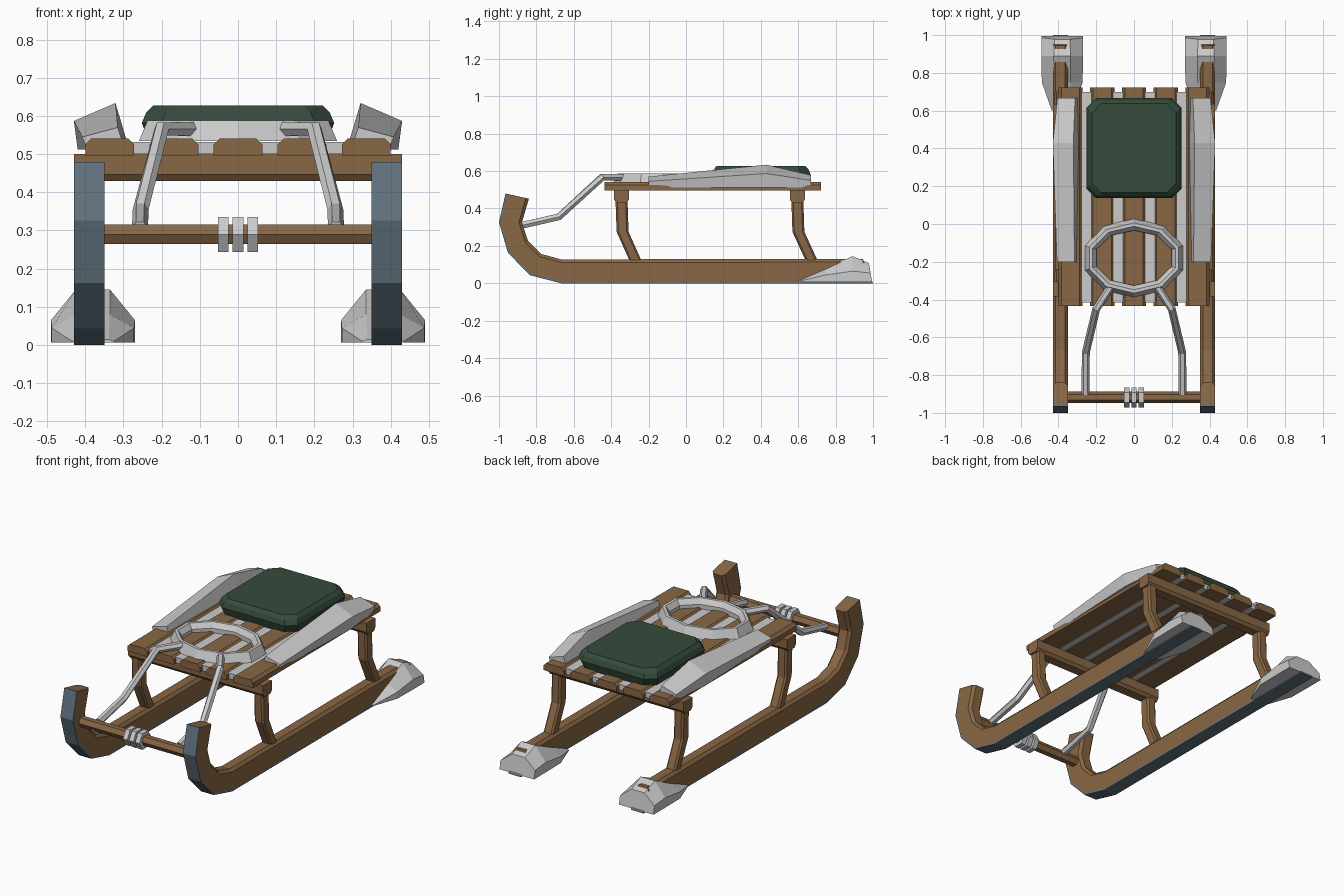
import bpy, bmesh
from math import cos, sin, pi, radians
from mathutils import Vector

if "Cube" in bpy.data.objects:
    bpy.data.objects.remove(bpy.data.objects["Cube"])


def material(name, rgb):
    m = bpy.data.materials.new(name)
    m.diffuse_color = (*rgb, 1)
    m.use_nodes = True
    m.node_tree.nodes["Principled BSDF"].inputs["Base Color"].default_value = m.diffuse_color
    return m


WOOD = material("wood", (0.25, 0.135, 0.058))
STEEL = material("dark_steel", (0.12, 0.17, 0.21))
GREEN = material("green_cloth", (0.035, 0.07, 0.045))


def loft(name, sections, mat=None, mirror=False, closed=False):
    """Skin a row of equal-length point loops; optional mirror across x."""
    bm = bmesh.new()
    rows = [[bm.verts.new(p) for p in s] for s in sections]
    n = len(rows[0])
    for a, b in zip(rows, rows[1:] + (rows[:1] if closed else [])):
        for i in range(n):
            j = (i + 1) % n
            bm.faces.new((a[i], a[j], b[j], b[i]))
    if not closed:
        bm.faces.new(rows[0])
        bm.faces.new(rows[-1])
    bmesh.ops.recalc_face_normals(bm, faces=bm.faces)
    me = bpy.data.meshes.new(name)
    bm.to_mesh(me)
    bm.free()
    ob = bpy.data.objects.new(name, me)
    bpy.context.collection.objects.link(ob)
    if mat:
        me.materials.append(mat)
    if mirror:
        ob.modifiers.new("mirror", 'MIRROR')
    return ob


def hex_bar(name, x0, x1, y, z, r, mat=None):
    """Hexagonal bar lying along x."""
    ring = [(y + r * cos(k * pi / 3), z + r * sin(k * pi / 3)) for k in range(6)]
    return loft(name, [[(x, *p) for p in ring] for x in (x0, x1)], mat)


# Curved wooden runners with steel soles: (outer y, z), (inner y, z)
rail = [((1.0, 0), (0.945, 0.13)), ((-0.668, 0), (-0.668, 0.128)),
        ((-0.834, 0.043), (-0.775, 0.157)), ((-0.952, 0.163), (-0.845, 0.227)),
        ((-1.0, 0.326), (-0.877, 0.326)), ((-0.965, 0.48), (-0.84, 0.452))]


def rail_part(name, shape, mat):
    rows = []
    for o, i in rail:
        o, i = Vector(o), Vector(i)
        rows.append([(0.39 + dx, *o.lerp(i, t)) for dx, t in shape])
    loft(name, rows, mat, mirror=True)


rail_part("runners", [(-.04, .08), (.04, .08), (.04, .87), (.026, 1), (-.026, 1), (-.04, .87)], WOOD)
rail_part("runner_soles", [(-.04, 0), (.04, 0), (.04, .08), (-.04, .08)], STEEL)

# Faceted covers on the runner tails; the wood pokes through the top
cover = []
for y0, y1, hb, zs, ht, zt in [(.60, .60, .055, .01, .042, .014), (.75, .75, .108, .045, .044, .08),
                               (.89, .89, .11, .065, .045, .145), (.995, .978, .11, .055, .04, .108)]:
    ym = y0 + (y1 - y0) * .5
    cover.append([(.38 - hb, y0, .007), (.38 + hb, y0, .007), (.38 + hb, ym, zs),
                  (.38 + ht, y1, zt), (.38 - ht, y1, zt), (.38 - hb, ym, zs)])
loft("tail_covers", cover, mirror=True)

# Cross beams and bent legs
for label, y, foot in [("front", -.345, .08), ("rear", .595, .082)]:
    beam = [(-.04, .5), (.04, .5), (.04, .447), (.027, .43), (-.027, .43), (-.04, .447)]
    loft(label + "_beam", [[(x, y + dy, z) for dy, z in beam] for x in (-.43, .43)], WOOD)
    rows = []
    for dy, z in [(0, .45), (.006, .275), (foot, .11)]:
        rows.append([(.39 + a, y + dy + b, z) for a, b in
                     [(-.03, -.022), (-.02, -.032), (.02, -.032), (.03, -.022),
                      (.03, .022), (.02, .032), (-.02, .032), (-.03, .022)]])
    loft(label + "_legs", rows, WOOD, mirror=True)

# Deck slats with pale strips between them
slat = [(-.064, .497), (.064, .497), (.064, .525), (.048, .541), (-.048, .541), (-.064, .525)]
for k in range(-2, 3):
    loft("slat", [[(k * .168 + dx, y, z) for dx, z in slat] for y in (-.435, .722)], WOOD)
for x in (-.252, -.084, .084, .252):
    loft("filler_strip", [[(x - .03, y, .5), (x + .03, y, .5), (x + .03, y, .532), (x - .03, y, .532)]
                          for y in (-.415, .7)])

# Tilted side guards
guard = [(-.2, [(.305, .54), (.395, .513), (.408, .545), (.315, .57)]),
         (.43, [(.293, .54), (.42, .512), (.43, .587), (.321, .634)]),
         (.668, [(.30, .54), (.395, .513), (.405, .55), (.312, .578)])]
loft("side_guards", [[(x, y, z) for x, z in s] for y, s in guard], mirror=True)

# Cushion with cut corners
rows = []
for z, hx, hy in [(.535, .235, .25), (.582, .252, .264), (.61, .24, .253), (.628, .222, .236)]:
    c = .05
    rows.append([(x, .402 + y, z) for x, y in
                 [(hx, hy - c), (hx - c, hy), (c - hx, hy), (-hx, hy - c),
                  (-hx, c - hy), (c - hx, -hy), (hx - c, -hy), (hx, c - hy)]])
loft("cushion", rows, GREEN)

# Ten-sided oval ring on the deck
rows = []
for k in range(10):
    a = radians(90 + 36 * k)
    rows.append([((.273 + d) * cos(a), -.18 + (.21 + d) * sin(a), z) for d, z in
                 [(0, .535), (-.024, .588), (-.042, .588), (-.064, .56), (-.064, .535)]])
loft("deck_ring", rows, closed=True)

# Pull arms from the ring to the front bar
path = [Vector(p) for p in [(.125, -.335, .566), (.2, -.45, .566), (.255, -.68, .355), (.257, -.9, .305)]]
rows = []
for i, p in enumerate(path):
    ins = (p - path[max(i - 1, 0)]).normalized()
    out = (path[min(i + 1, 3)] - p).normalized()
    t = (ins + out).normalized()
    side = t.cross(Vector((0, 0, 1))).normalized()
    up = side.cross(t)
    rows.append([p + .021 * (side * cos(k * pi / 3) + up * sin(k * pi / 3)) for k in range(6)])
loft("pull_arms", rows, mirror=True)

# Front bar with three bands
hex_bar("front_bar", -.36, .36, -.918, .29, .03, WOOD)
for x in (-.039, 0, .039):
    hex_bar("bar_band", x - .014, x + .014, -.918, .29, .053)
